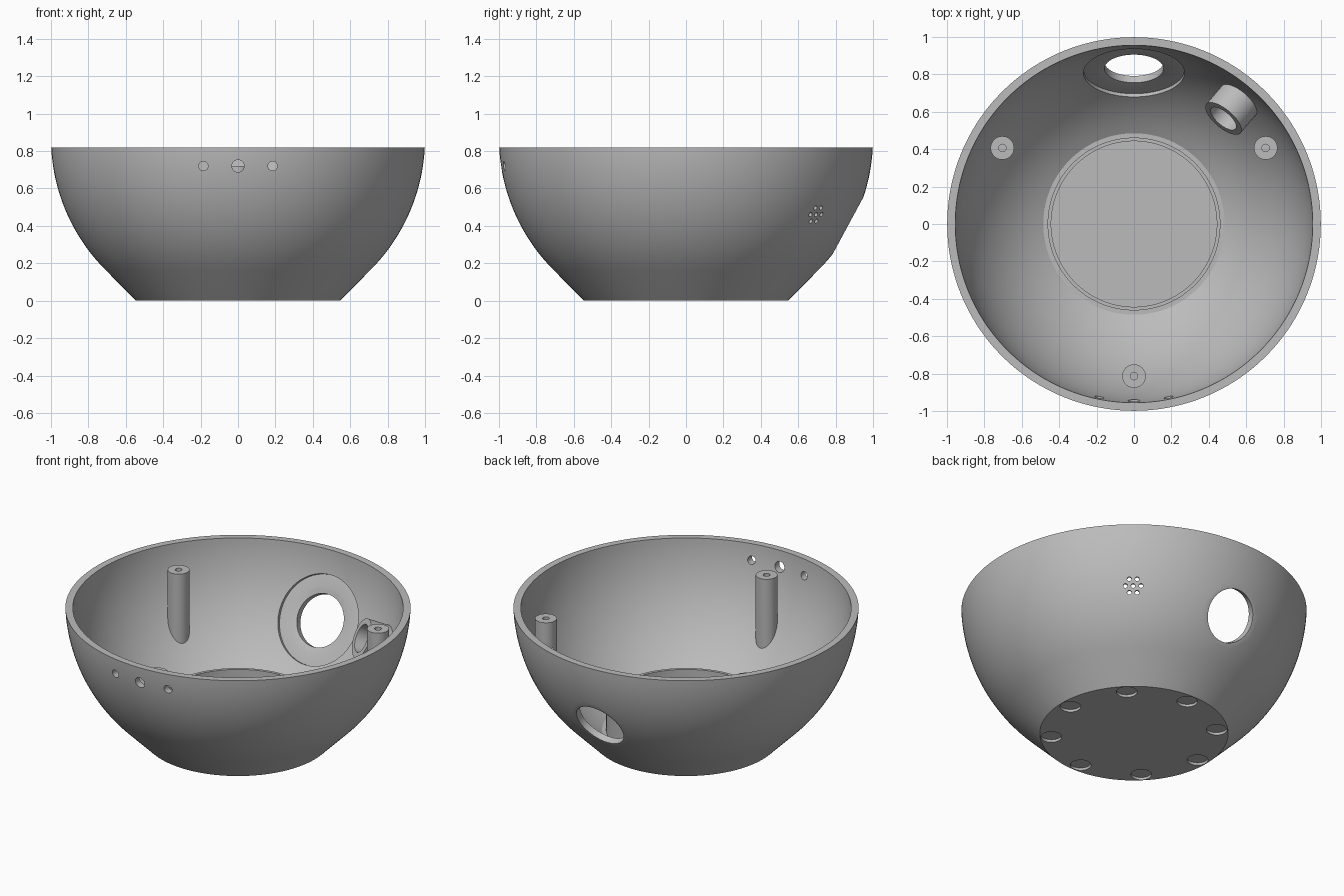
import bpy, bmesh
from math import cos, sin, pi, radians, sqrt
from mathutils import Matrix, Vector

cube = bpy.data.objects.get("Cube")
if cube:
    bpy.data.objects.remove(cube, do_unlink=True)

grey = bpy.data.materials.new("plain_grey")
grey.use_nodes = True
COLOUR = (0.5, 0.5, 0.5, 1)
grey.diffuse_color = COLOUR
grey.node_tree.nodes["Principled BSDF"].inputs["Base Color"].default_value = COLOUR

CENTRE = Vector((0, 0, 0.87))   # centre of the spherical shell
OUTER, INNER = 1.0, 0.957
RIM, FLOOR = 0.82, 0.045


def revolve(name, profile, segments=48, matrix=Matrix(), shape=None):
    """Spin an (r, z) profile round the z axis, optionally adjusting vertices."""
    bm = bmesh.new()
    verts = [bm.verts.new((r, 0, z)) for r, z in profile]
    edges = [bm.edges.new(pair) for pair in zip(verts, verts[1:])]
    bmesh.ops.spin(bm, geom=verts + edges, cent=(0, 0, 0), axis=(0, 0, 1),
                   angle=2 * pi, steps=segments, use_duplicate=False)
    bmesh.ops.remove_doubles(bm, verts=bm.verts, dist=1e-5)
    bm.transform(matrix)
    if shape:
        for v in bm.verts:
            shape(v.co)
    bmesh.ops.recalc_face_normals(bm, faces=bm.faces)
    mesh = bpy.data.meshes.new(name)
    bm.to_mesh(mesh)
    bm.free()
    mesh.materials.append(grey)
    obj = bpy.data.objects.new(name, mesh)
    bpy.context.collection.objects.link(obj)
    return obj


def activate(obj):
    bpy.ops.object.select_all(action='DESELECT')
    obj.select_set(True)
    bpy.context.view_layer.objects.active = obj


def smooth(obj):
    activate(obj)
    bpy.ops.object.shade_smooth_by_angle(angle=radians(25))


def cut(target, radius, start, end, matrix, segments=40):
    """Drill a cylinder out of the target."""
    profile = [(0, start), (radius, start), (radius, end), (0, end)]
    cutter = revolve("cutter", profile, segments, matrix)
    cutter.hide_render = True
    mod = target.modifiers.new("cut", 'BOOLEAN')
    mod.operation, mod.solver, mod.object = 'DIFFERENCE', 'EXACT', cutter
    activate(target)
    bpy.ops.object.modifier_apply(modifier=mod.name)
    bpy.data.objects.remove(cutter, do_unlink=True)


def aim(direction, origin=CENTRE):
    """Matrix whose z axis runs from the origin along the direction."""
    turn = Vector(direction).to_track_quat('Z', 'Y').to_matrix().to_4x4()
    return Matrix.Translation(origin) @ turn


def arc(radius, z_from, z_to, steps):
    """Points on the sphere, spaced evenly in height angle."""
    from_a, to_a = [(z - CENTRE.z) / radius for z in (z_from, z_to)]
    points = []
    for i in range(steps + 1):
        s = from_a + (to_a - from_a) * i / steps
        points.append((radius * sqrt(1 - s * s), CENTRE.z + radius * s))
    return points


# Bowl: conical foot, spherical wall, flat rim and flat inner floor
tangent_z = CENTRE.z - OUTER / sqrt(2)
bowl = revolve("bowl", [(0, 0), (0.545, 0)] + arc(OUTER, tangent_z, RIM, 24)
               + arc(INNER, RIM, FLOOR, 32) + [(0, FLOOR)], 144)

# Large rear port with a flat outside and a flat recessed seat inside
port = aim((0, 0.88, -0.475))
cut(bowl, 0.3, 0.985, 1.2, port, 64)
cut(bowl, 0.27, 0.7, 0.9375, port, 64)
cut(bowl, 0.158, 0.8, 1.2, port, 64)

# Front row of three holes
for x, radius in ((-0.185, 0.025), (0, 0.033), (0.185, 0.025)):
    cut(bowl, radius, 0.8, 1.2, aim((0, -1, 0), (x, 0, 0.72)))

# Cluster of small sound holes
azimuth = radians(49.7)
sound = aim((0.912 * cos(azimuth), 0.912 * sin(azimuth), -0.41))
spots = [(0, 0)] + [(0.045 * cos(i * pi / 3), 0.045 * sin(i * pi / 3)) for i in range(6)]
for u, v in spots:
    cut(bowl, 0.0125, 0.9, 1.1, sound @ Matrix.Translation((u, v, 0)), 20)

# Shallow foot pad recesses underneath
for i in range(8):
    a = i * pi / 4
    cut(bowl, 0.06, -0.1, 0.016, Matrix.Translation((0.48 * cos(a), 0.48 * sin(a), 0)))
smooth(bowl)

# Tube behind the sound holes
smooth(revolve("sound_tube", [(0.085, 0.81), (0.12, 0.81), (0.12, 0.965),
                              (0.085, 0.965), (0.085, 0.81)], 48, sound))

# Thin upright ring on the floor
smooth(revolve("floor_ring", [(0.443, 0.03), (0.462, 0.03), (0.462, 0.22),
                              (0.443, 0.22), (0.443, 0.03)], 96))


# Screw posts whose lower ends follow the wall
def seat_on_wall(co):
    if co.z < 0.3:
        co.z = CENTRE.z - sqrt(0.97 ** 2 - co.x ** 2 - co.y ** 2)


for name, angle in (("post_left", 30), ("post_right", 150), ("post_front", 270)):
    a = radians(angle)
    spot = Matrix.Translation((0.813 * cos(a), 0.813 * sin(a), 0))
    smooth(revolve(name, [(0, 0.5), (0.02, 0.5), (0.02, 0.72), (0.063, 0.72),
                          (0.063, 0.2), (0, 0.2)], 40, spot, seat_on_wall))
